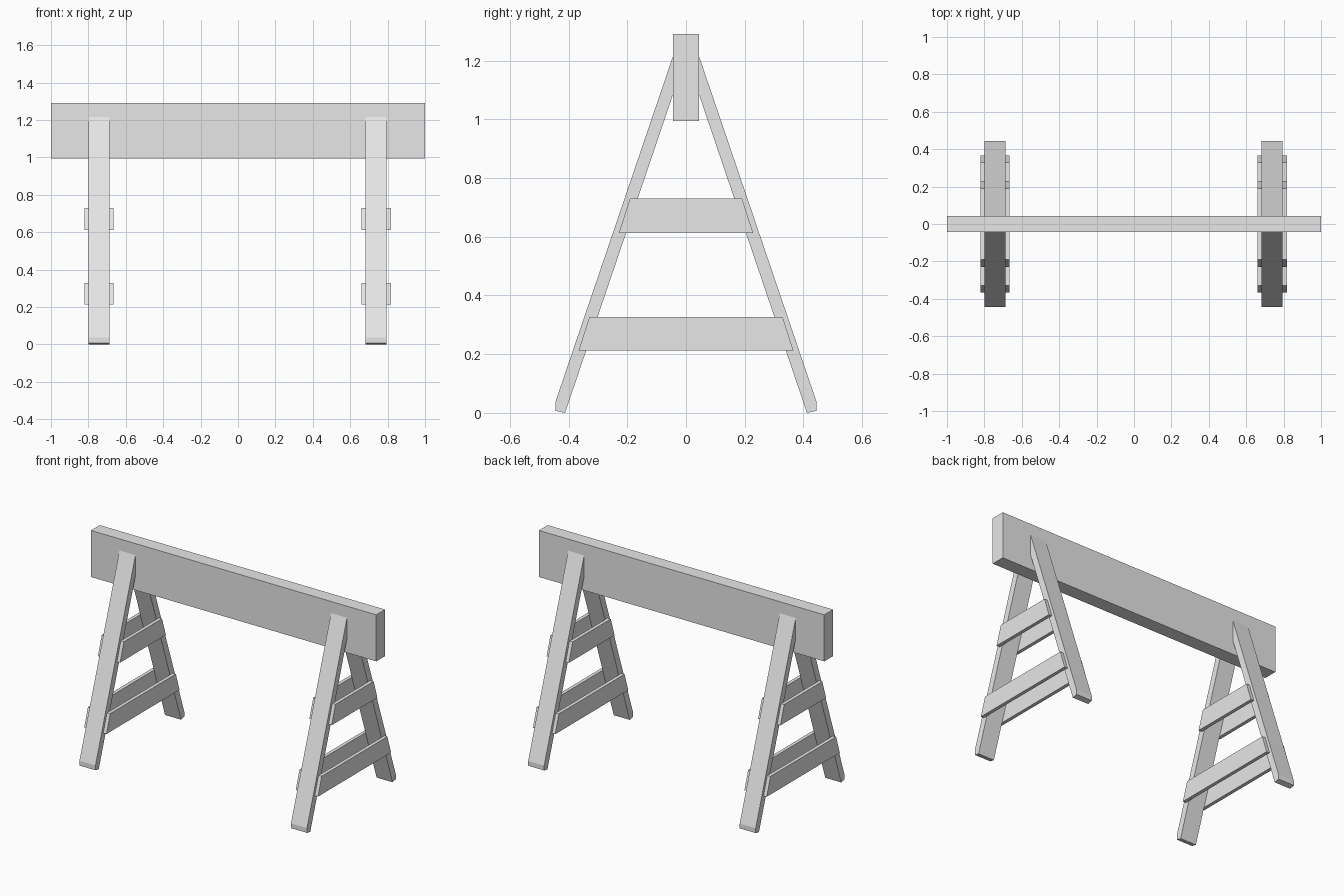
import bpy
import bmesh

old = bpy.data.objects.get("Cube")
if old:
    bpy.data.objects.remove(old, do_unlink=True)

# One plain grey for everything
grey = bpy.data.materials.new("light_grey")
grey.use_nodes = True
grey.diffuse_color = (0.8, 0.8, 0.8, 1)
grey.node_tree.nodes["Principled BSDF"].inputs["Base Color"].default_value = (0.8, 0.8, 0.8, 1)


def plank(name, profile, x0, x1):
    """Extrude a (y, z) outline along x from x0 to x1."""
    bm = bmesh.new()
    face = bm.faces.new([bm.verts.new((x0, y, z)) for y, z in profile])
    new = bmesh.ops.extrude_face_region(bm, geom=[face])["geom"]
    verts = [v for v in new if isinstance(v, bmesh.types.BMVert)]
    bmesh.ops.translate(bm, verts=verts, vec=(x1 - x0, 0, 0))
    bmesh.ops.recalc_face_normals(bm, faces=bm.faces)
    mesh = bpy.data.meshes.new(name)
    bm.to_mesh(mesh)
    bm.free()
    mesh.materials.append(grey)
    obj = bpy.data.objects.new(name, mesh)
    bpy.context.scene.collection.objects.link(obj)
    return obj


# Top beam
BEAM_Y = 0.044
plank("beam", [(-BEAM_Y, 0.995), (BEAM_Y, 0.995), (BEAM_Y, 1.29), (-BEAM_Y, 1.29)], -1, 1)

# Splayed leg outline with a clipped foot; the top is hidden in the beam
LEG = [(0.412, 0.0), (0.445, 0.007), (0.445, 0.037), (0.035, 1.243), (0.035, 1.112)]
# Cross slats: bottom z, top z, bottom half length, top half length
SLATS = {"lower": (0.212, 0.327, 0.366, 0.329), "upper": (0.612, 0.73, 0.229, 0.191)}
LEG_HALF = 0.056
SLAT_THICK = 0.022

for side, cx in (("right", -0.744), ("left", 0.739)):
    # Pair of legs
    for end, s in (("front", -1), ("back", 1)):
        plank(f"{side}_{end}_leg", [(s * y, z) for y, z in LEG], cx - LEG_HALF, cx + LEG_HALF)
    # Slats on both faces of the leg pair
    for level, (z0, z1, b, t) in SLATS.items():
        outline = [(-b, z0), (b, z0), (t, z1), (-t, z1)]
        for d in (-1, 1):
            where = "outer" if d * cx > 0 else "inner"
            plank(f"{side}_{level}_{where}_slat", outline,
                  cx + d * LEG_HALF, cx + d * (LEG_HALF + SLAT_THICK))
